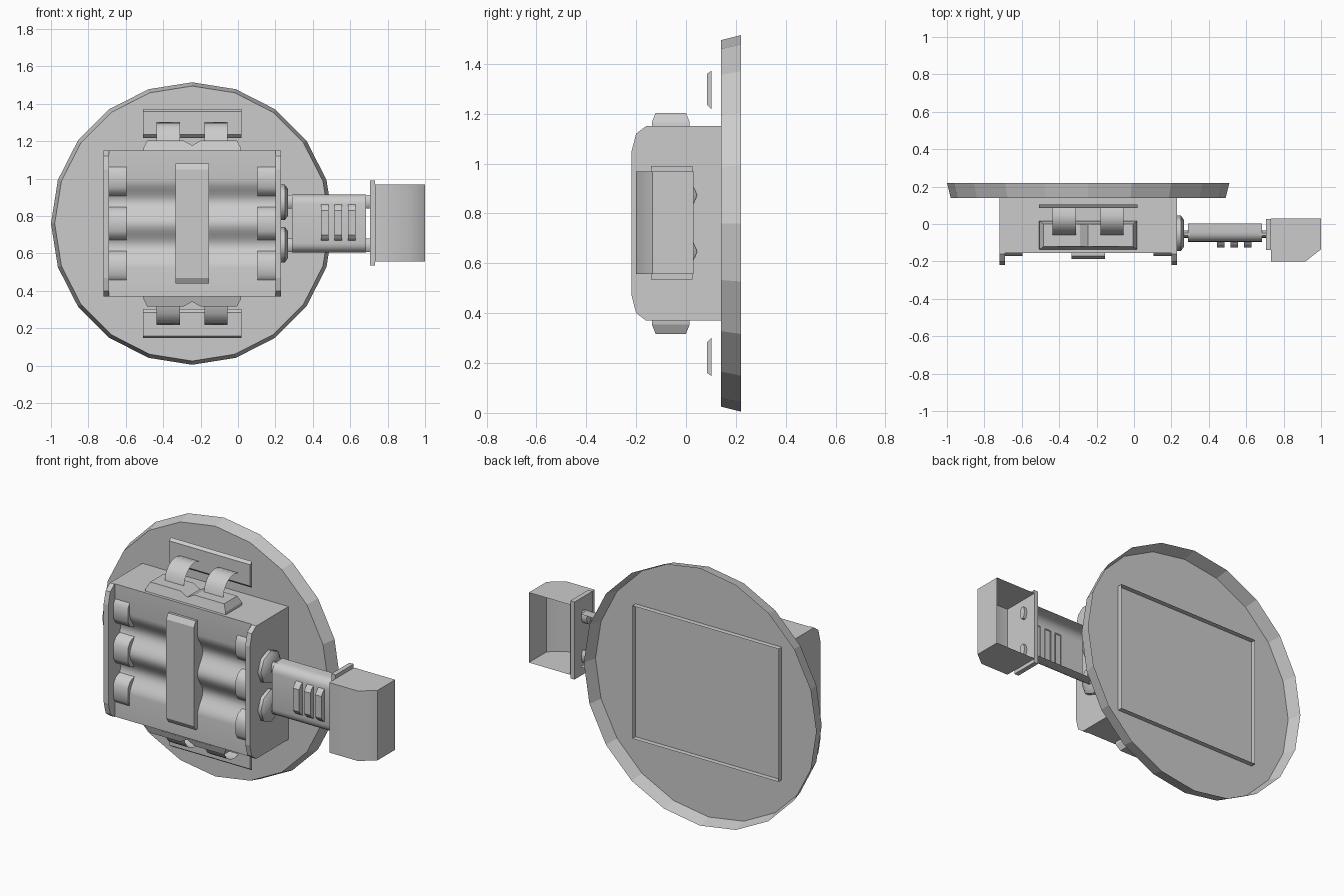
import bpy, bmesh, math
from mathutils import Vector, Matrix

if "Cube" in bpy.data.objects:
    bpy.data.objects.remove(bpy.data.objects["Cube"])

C = Vector((-0.245, 0, 0.76))  # shared symmetry centre of disc and case


def finish(name, bm, mirror="", smooth=0):
    """Make an object with its origin at C, optionally mirrored across C."""
    bmesh.ops.recalc_face_normals(bm, faces=bm.faces)
    bmesh.ops.translate(bm, verts=bm.verts, vec=-C)
    me = bpy.data.meshes.new(name)
    bm.to_mesh(me)
    bm.free()
    ob = bpy.data.objects.new(name, me)
    ob.location = C
    bpy.context.collection.objects.link(ob)
    if smooth:
        bpy.ops.object.select_all(action='DESELECT')
        ob.select_set(True)
        bpy.context.view_layer.objects.active = ob
        bpy.ops.object.shade_smooth_by_angle(angle=math.radians(smooth))
    if mirror:
        m = ob.modifiers.new("Mirror", 'MIRROR')
        m.use_axis = ["x" in mirror, "y" in mirror, "z" in mirror]
        m.use_mirror_merge = False
    return ob


def prism(profile, axis, lo, hi, inset=1.0, drop=None):
    """Extrude a profile along an axis; inset scales the hi end, drop(centre) removes hidden faces."""
    bm = bmesh.new()
    ca = sum(p[0] for p in profile) / len(profile)
    cb = sum(p[1] for p in profile) / len(profile)

    def ring(t, s):
        out = []
        for a, b in profile:
            co = [ca + (a - ca) * s, cb + (b - cb) * s]
            co.insert("xyz".index(axis), t)
            out.append(bm.verts.new(co))
        return out
    r0, r1 = ring(lo, 1), ring(hi, inset)
    bm.faces.new(r0)
    bm.faces.new(r1)
    n = len(profile)
    for i in range(n):
        bm.faces.new((r0[i], r0[(i + 1) % n], r1[(i + 1) % n], r1[i]))
    if drop:
        bmesh.ops.recalc_face_normals(bm, faces=bm.faces)
        gone = [f for f in bm.faces if drop(f.calc_center_median())]
        bmesh.ops.delete(bm, geom=gone, context='FACES')
    return bm


def rect(a0, a1, b0, b1):
    return [(a0, b0), (a1, b0), (a1, b1), (a0, b1)]


def ellipse(ca, cb, ra, rb, n):
    return [(ca + ra * math.cos(2 * math.pi * i / n),
             cb + rb * math.sin(2 * math.pi * i / n)) for i in range(n)]


# Round base dish: closed front, flared rim, open back
bm = bmesh.new()
bmesh.ops.create_cone(bm, cap_ends=True, segments=20, radius1=0.755, radius2=0.735, depth=0.08,
                      matrix=Matrix.Translation(C + Vector((0, 0.18, 0))) @ Matrix.Rotation(math.pi / 2, 4, 'X'))
back = [f for f in bm.faces if f.calc_center_median().y > 0.21]
bmesh.ops.delete(bm, geom=back, context='FACES_ONLY')
finish("base_dish", bm)

# Case walls come through the dish as a low rectangular rim
finish("case_back_rim", prism(rect(-0.72, 0.23, 0.37, 1.15), "y", 0.14, 0.17,
                              drop=lambda c: abs(c.x - C.x) < 0.1 and abs(c.z - C.z) < 0.1))

# Case body: three soft bulges, flat towards top and bottom
wave = [(-0.155, 0.37)]
for i in range(25):
    z = C.z - 0.235 + 0.47 * i / 24
    wave.append((-0.13 - 0.025 * math.cos(2 * math.pi * (z - C.z) / 0.235), z))
wave.append((-0.155, 1.15))
finish("case_body", prism([(0.14, 0.37)] + wave + [(0.14, 1.15)], "x", -0.69, 0.20,
                          drop=lambda c: c.y > 0.13 or c.x < -0.68 or c.x > 0.19), smooth=40)

# End plates with rounded front corners, standing proud of the body
lower = [(0.14, 0.37), (-0.16, 0.37), (-0.20, 0.40), (-0.218, 0.47)]
plate = lower + [(y, 2 * C.z - z) for y, z in reversed(lower)]
bm = prism(plate, "x", 0.20, 0.23, drop=lambda c: c.x < 0.205 or c.y > 0.13)
lip = plate[1:-1] + wave[::-1]
bm.faces.new([bm.verts.new((0.20, y, z)) for y, z in lip])
finish("case_end_plate", bm, mirror="x")

# Raised pads at both ends of each bulge
for i in range(3):
    zc = C.z + 0.235 * (i - 1)
    pad = [(-0.11, zc - 0.09), (-0.15, zc - 0.075), (-0.172, zc - 0.04),
           (-0.172, zc + 0.04), (-0.15, zc + 0.075), (-0.11, zc + 0.09)]
    finish(f"bulge_pad_{i + 1}", prism(pad, "x", 0.105, 0.20, drop=lambda c: c.y > -0.12 or c.x > 0.19),
           mirror="x", smooth=60)

# Vertical strap over the bulges
strap = [(-0.10, 0.44), (-0.17, 0.44), (-0.188, 0.47), (-0.188, 1.05), (-0.17, 1.08), (-0.10, 1.08)]
finish("centre_strap", prism(strap, "x", -0.335, -0.155, drop=lambda c: c.y > -0.11))

# Latch blocks with a notch in the middle, above and below
half_top = [(-0.507, 1.15), (-0.505, 1.165), (-0.485, 1.203), (-0.29, 1.203)]
block = half_top + [(C.x, 1.178)] + [(2 * C.x - x, z) for x, z in reversed(half_top)]
bm = prism(block, "y", -0.137, 0.015, drop=lambda c: c.z < 1.152)
for v in bm.verts:
    if v.co.z > 1.17:
        v.co.y = -0.06 + (v.co.y + 0.06) * 0.8
finish("latch_block", bm, mirror="z")

# Latch bars floating in front of the dish
bar = [(0.085, 1.235), (0.103, 1.218), (0.103, 1.373), (0.085, 1.36)]
finish("latch_bar", prism(bar, "x", -0.507, 0.02), mirror="z")

# Thin curved straps joining bars and blocks
bm = bmesh.new()
path = [(0.09, 1.29), (0.05, 1.302), (0.01, 1.297), (-0.025, 1.275), (-0.05, 1.24), (-0.06, 1.198)]
rows = [[bm.verts.new((x, y, z)) for x in (-0.435, -0.31)] for y, z in path]
for a, b in zip(rows, rows[1:]):
    bm.faces.new((a[0], a[1], b[1], b[0]))
finish("latch_strap", bm, mirror="xz", smooth=35)

# Cable ferrules and short cable lengths either side of the grip
ferrule = ellipse(-0.05, 0.873, 0.095, 0.095, 8)
finish("cable_ferrule", prism(ferrule, "x", 0.23, 0.25, drop=lambda c: abs(c.z - 0.873) < 0.01 and abs(c.y + 0.05) < 0.01),
       mirror="z", smooth=50)
finish("ferrule_cap", prism(ferrule, "x", 0.25, 0.268, 0.75, drop=lambda c: c.x < 0.251), mirror="z", smooth=50)
core = ellipse(-0.055, 0.877, 0.02, 0.038, 10)
finish("case_cable", prism(core, "x", 0.26, 0.30), mirror="z", smooth=40)
finish("plug_cable", prism(core, "x", 0.67, 0.75), mirror="z", smooth=40)

# Grip sleeve: rounded shell open at the back
sleeve = [(0.003, 0.605), (0.003, 0.915)]
for cz, start in ((0.865, 90), (0.655, 180)):
    for i in range(6):
        a = math.radians(start + 18 * i)
        sleeve.append((-0.045 + 0.05 * math.cos(a), cz + 0.05 * math.sin(a)))
finish("grip_sleeve", prism(sleeve, "x", 0.288, 0.685,
                            drop=lambda c: c.y > 0.0 or c.x < 0.29 or c.x > 0.68), smooth=40)

# Grip ridges
for i in range(3):
    x = 0.445 + 0.072 * i
    ridge = [(-0.09, 0.665), (-0.11, 0.68), (-0.125, 0.70), (-0.125, 0.83), (-0.11, 0.85), (-0.09, 0.865)]
    finish(f"grip_ridge_{i + 1}", prism(ridge, "x", x, x + 0.04, drop=lambda c: c.y > -0.092))

# Plug collar and hollow plug shell, open at the back
finish("plug_collar", prism(rect(-0.14, 0.027, 0.535, 0.99), "x", 0.705, 0.733))
shell = [(0.733, 0.03), (0.733, -0.2), (0.917, -0.2), (1.0, -0.135), (1.0, 0.03)]
finish("plug_shell", prism(shell, "z", 0.557, 0.968, drop=lambda c: c.y > 0.02), smooth=45)
